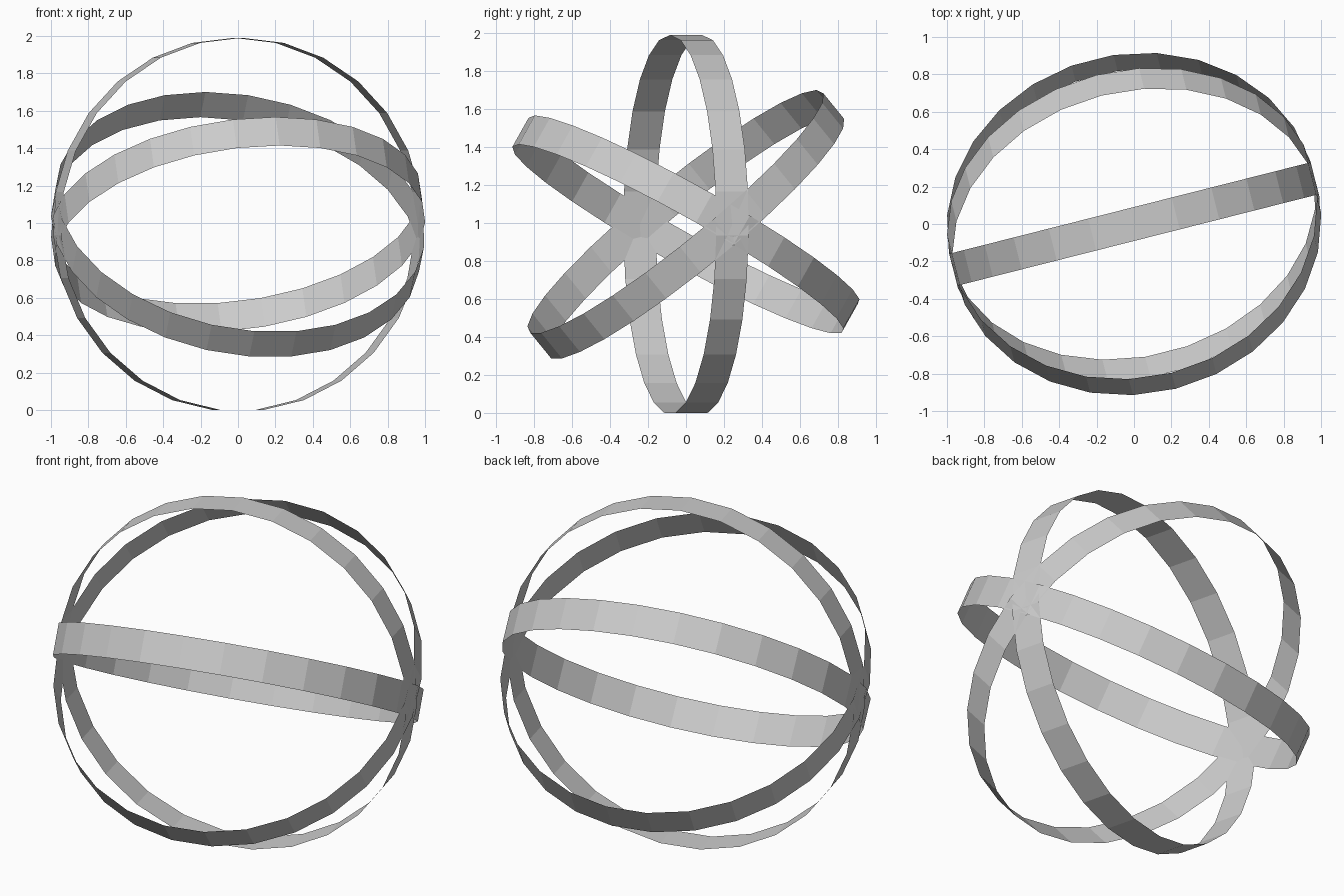
import bpy, bmesh
from math import sin, cos, pi, radians
from mathutils import Matrix

if "Cube" in bpy.data.objects:
    bpy.data.objects.remove(bpy.data.objects["Cube"])

SIDES, RADIUS, WIDTH = 27, 0.9985, 0.176
CENTRE_Z = RADIUS * cos(pi / SIDES)   # lowest flat facet rests on z = 0
AXIS_TURN = radians(14.2)             # heading of the shared crossing axis


def band(name, tilt):
    """Thin open hoop, upright in XZ, tilted about the shared axis."""
    bm = bmesh.new()
    pairs = []
    for i in range(SIDES):
        a = 2 * pi * i / SIDES
        x, z = RADIUS * sin(a), RADIUS * cos(a)
        pairs.append([bm.verts.new((x, s * WIDTH / 2, z)) for s in (-1, 1)])
    for i in range(SIDES):
        p, q = pairs[i], pairs[(i + 1) % SIDES]
        bm.faces.new((p[0], q[0], q[1], p[1]))
    bmesh.ops.recalc_face_normals(bm, faces=bm.faces)
    bm.transform(Matrix.Translation((0, 0, CENTRE_Z))
                 @ Matrix.Rotation(AXIS_TURN, 4, 'Z')
                 @ Matrix.Rotation(radians(tilt), 4, 'X'))
    mesh = bpy.data.meshes.new(name)
    bm.to_mesh(mesh)
    bm.free()
    ob = bpy.data.objects.new(name, mesh)
    bpy.context.collection.objects.link(ob)


# Three hoops crossing at two opposite points
band("upright_band", 0)
band("back_leaning_band", -50)
band("front_leaning_band", 60)
